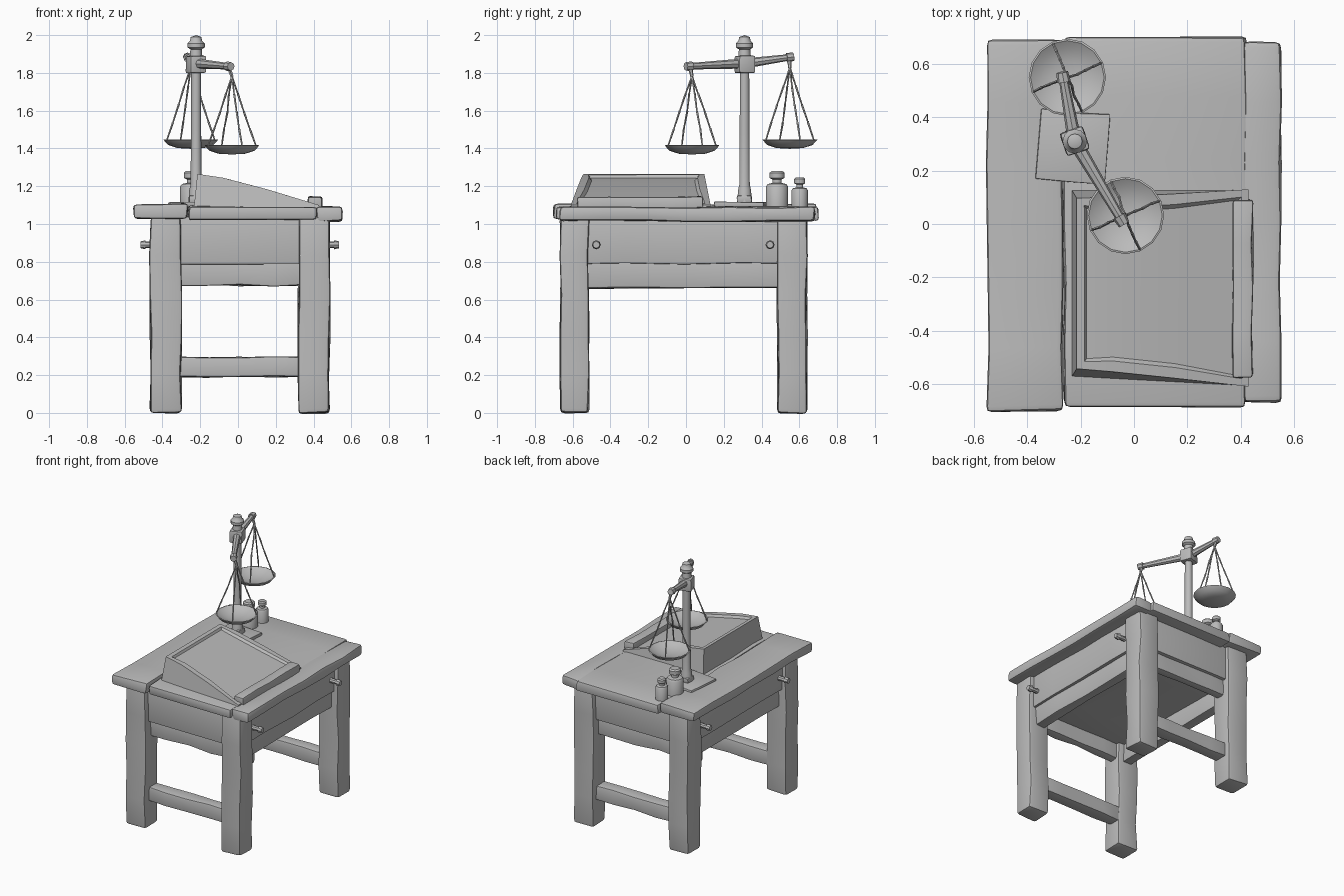
import bpy, bmesh, math, random
from mathutils import Vector, Matrix

random.seed(4)
cube = bpy.data.objects.get("Cube")
if cube:
    bpy.data.objects.remove(cube, do_unlink=True)

grey = bpy.data.materials.new("worn_grey")
grey.use_nodes = True
grey.diffuse_color = (0.5, 0.5, 0.5, 1)
shader = next(n for n in grey.node_tree.nodes if n.type == 'BSDF_PRINCIPLED')
shader.inputs["Base Color"].default_value = (0.5, 0.5, 0.5, 1)
shader.inputs["Roughness"].default_value = 0.8


def finish(name, bm, angle=40):
    """Turn a bmesh into a smooth shaded object."""
    bmesh.ops.recalc_face_normals(bm, faces=bm.faces)
    mesh = bpy.data.meshes.new(name)
    bm.to_mesh(mesh)
    bm.free()
    mesh.materials.append(grey)
    obj = bpy.data.objects.new(name, mesh)
    bpy.context.collection.objects.link(obj)
    bpy.ops.object.select_all(action='DESELECT')
    obj.select_set(True)
    bpy.context.view_layer.objects.active = obj
    bpy.ops.object.shade_smooth_by_angle(angle=math.radians(angle))
    return obj


def plank(name, x, y, z, bevel=0.015, wear=0.006, cuts=3, turn=0):
    """Worn timber box between x, y and z ranges."""
    bm = bmesh.new()
    bmesh.ops.create_cube(bm, size=1)
    size = Vector((x[1] - x[0], y[1] - y[0], z[1] - z[0]))
    centre = Vector((sum(x) / 2, sum(y) / 2, sum(z) / 2))
    bmesh.ops.scale(bm, vec=size, verts=bm.verts)
    long_axis = max(range(3), key=lambda i: size[i])
    if cuts:
        edges = [e for e in bm.edges
                 if abs((e.verts[0].co - e.verts[1].co)[long_axis]) > 0.01]
        bmesh.ops.subdivide_edges(bm, edges=edges, cuts=cuts)
    for v in bm.verts:
        v.co += Vector([random.uniform(-wear, wear) for _ in range(3)])
    edges = [e for e in bm.edges if e.calc_face_angle(0) > 0.8]
    bmesh.ops.bevel(bm, geom=edges, offset=bevel, segments=2, profile=0.6,
                    affect='EDGES')
    bmesh.ops.rotate(bm, matrix=Matrix.Rotation(turn, 3, 'Z'), verts=bm.verts)
    bmesh.ops.translate(bm, vec=centre, verts=bm.verts)
    return finish(name, bm)


def lathe(name, profile, at, sides=16):
    """Spin a list of (radius, height) points about a vertical axis."""
    bm = bmesh.new()
    verts = [bm.verts.new((r, 0, h)) for r, h in profile]
    edges = [bm.edges.new(pair) for pair in zip(verts, verts[1:])]
    bmesh.ops.spin(bm, geom=verts + edges, cent=(0, 0, 0), axis=(0, 0, 1),
                   angle=math.tau, steps=sides)
    bmesh.ops.remove_doubles(bm, verts=bm.verts, dist=0.0005)
    bmesh.ops.translate(bm, vec=at, verts=bm.verts)
    return finish(name, bm)


def rod(name, a, b, r1, r2, sides=8):
    """Tapered bar between two points."""
    a, b = Vector(a), Vector(b)
    bm = bmesh.new()
    bmesh.ops.create_cone(bm, cap_ends=True, segments=sides, radius1=r1,
                          radius2=r2, depth=(b - a).length)
    turn = (b - a).to_track_quat('Z', 'Y').to_matrix().to_4x4()
    bm.transform(Matrix.Translation((a + b) / 2) @ turn)
    return finish(name, bm)


# Table top boards
plank("top_board_right", (-0.55, -0.268), (-0.70, 0.69), (1.03, 1.105), 0.02, cuts=5)
plank("top_board_middle", (-0.262, 0.42), (-0.685, 0.705), (1.02, 1.095), 0.018, cuts=5)
plank("top_board_left", (0.415, 0.55), (-0.67, 0.68), (1.015, 1.092), 0.022, cuts=5)

# Legs, each with the broad foot of a square post
for side, x in (("right", (-0.465, -0.30)), ("left", (0.32, 0.485))):
    plank("front_leg_" + side, x, (-0.665, -0.515), (0, 1.04), 0.02, cuts=4)
    plank("back_leg_" + side, x, (0.485, 0.64), (0, 1.04), 0.02, cuts=4)

# Deep box under the top, and the inset rails below it
plank("drawer_box", (-0.435, 0.455), (-0.625, 0.605), (0.79, 1.04), 0.008, 0.005)
for name, y in (("front", (-0.60, -0.54)), ("back", (0.52, 0.58))):
    plank(name + "_rail", (-0.36, 0.38), y, (0.675, 0.81), 0.01)
    mid = sum(y) / 2
    plank(name + "_stretcher", (-0.34, 0.36), (mid - 0.05, mid + 0.05),
          (0.19, 0.295), 0.014, 0.005)
for name, x in (("right", (-0.41, -0.34)), ("left", (0.36, 0.43))):
    plank(name + "_rail", x, (-0.56, 0.54), (0.66, 0.81), 0.01)

# Wooden pegs on both sides
for side, x in (("right", -0.435), ("left", 0.455)):
    out = 0.06 if side == "left" else -0.06
    for y in (-0.475, 0.445):
        rod("peg_" + side, (x, y, 0.89), (x + out, y, 0.89), 0.018, 0.016)
        rod("peg_head_" + side, (x + out * 0.9, y, 0.89),
            (x + out * 1.35, y, 0.89), 0.024, 0.018)

# Sloping writing desk with a sunken panel
bm = bmesh.new()
outline = [(-0.235, 1.07), (-0.215, 1.265), (-0.08, 1.245), (0.15, 1.185),
           (0.43, 1.10), (0.43, 1.07)]
face = bm.faces.new([bm.verts.new((x, -0.575, z)) for x, z in outline])
extruded = bmesh.ops.extrude_face_region(bm, geom=[face])
bmesh.ops.translate(bm, vec=(0, 0.705, 0),
                    verts=[v for v in extruded["geom"] if isinstance(v, bmesh.types.BMVert)])
bmesh.ops.recalc_face_normals(bm, faces=bm.faces)
for v in bm.verts:
    if v.co.y < 0:
        v.co.y -= 0.035 * (v.co.x + 0.23) / 0.66
    # Ends lean inward toward the top
    v.co.y -= math.copysign(0.2, v.co.y) * max(0, v.co.z - 1.1)
bm.normal_update()
top = [f for f in bm.faces if f.normal.z > 0.5]
bmesh.ops.inset_region(bm, faces=top, thickness=0.04, depth=0)
bmesh.ops.inset_region(bm, faces=top, thickness=0.015, depth=-0.015)
finish("writing_slope", bm, 30)
plank("slope_ledge", (0.37, 0.445), (-0.575, 0.09), (1.07, 1.145), 0.012, 0.004)

# Scale stand: base plate, post, head block and finial
post = Vector((-0.222, 0.31, 0))
plank("scale_base", (-0.36, -0.10), (0.16, 0.42), (1.09, 1.118), 0.006, 0.004, 1, -0.08)
plank("scale_foot", (-0.262, -0.182), (0.27, 0.35), (1.11, 1.15), 0.012, 0.003, 0)
lathe("scale_post", [(0, 1.1), (0.042, 1.1), (0.036, 1.18), (0.029, 1.21),
                     (0.027, 1.5), (0.026, 1.81), (0, 1.81)], post, 10)
plank("scale_head", (-0.267, -0.177), (0.265, 0.355), (1.80, 1.89), 0.012, 0.003, 0, 0.35)
lathe("scale_finial", [(0, 1.87), (0.034, 1.88), (0.03, 1.925), (0.046, 1.935),
                       (0.046, 1.955), (0.032, 1.97), (0.028, 1.99), (0, 2.0)], post, 12)

# Beam arms with hanging pans
centre = post + Vector((0, 0, 1.85))
dish = [(0, -0.042), (0.07, -0.038), (0.12, -0.022), (0.145, 0.006),
        (0.138, 0.008), (0.11, -0.010), (0.06, -0.026), (0, -0.030)]
for name, tip, pan in (("front", (-0.05, 0.02, 1.835), (-0.032, 0.032, 1.41)),
                       ("back", (-0.265, 0.545, 1.882), (-0.25, 0.55, 1.44))):
    tip, pan = Vector(tip), Vector(pan)
    rod(name + "_beam", centre, tip, 0.027, 0.017)
    way = (tip - centre).normalized()
    rod(name + "_beam_end", tip - way * 0.012, tip + way * 0.025, 0.026, 0.022)
    apex = Vector((pan.x, pan.y, tip.z - 0.055))
    rod(name + "_hook", tip, apex, 0.012, 0.009, 6)
    lathe(name + "_pan", dish, pan, 16)
    for k in range(4):
        a = math.radians(23 + 90 * k)
        rim = pan + Vector((0.138 * math.cos(a), 0.138 * math.sin(a), 0.004))
        # A slack, knotted cord in short pieces
        stops = [apex.lerp(rim, t / 4) for t in range(5)]
        for p in stops[1:-1]:
            p += Vector([random.uniform(-0.004, 0.004) for _ in range(3)])
        for p, q in zip(stops, stops[1:]):
            rod(name + "_cord", p, q, 0.006, 0.004, 5)

# Two brass-style weights
for name, at, r, h in (("large", (-0.246, 0.482, 1.09), 0.06, 0.19),
                       ("small", (-0.222, 0.602, 1.09), 0.044, 0.155)):
    lathe(name + "_weight", [(0, 0), (r, 0), (r, h * 0.57), (r * 0.85, h * 0.64),
                             (r * 0.42, h * 0.67), (r * 0.42, h * 0.77),
                             (r * 0.68, h * 0.81), (r * 0.68, h * 0.95),
                             (r * 0.5, h), (0, h)], at, 14)
